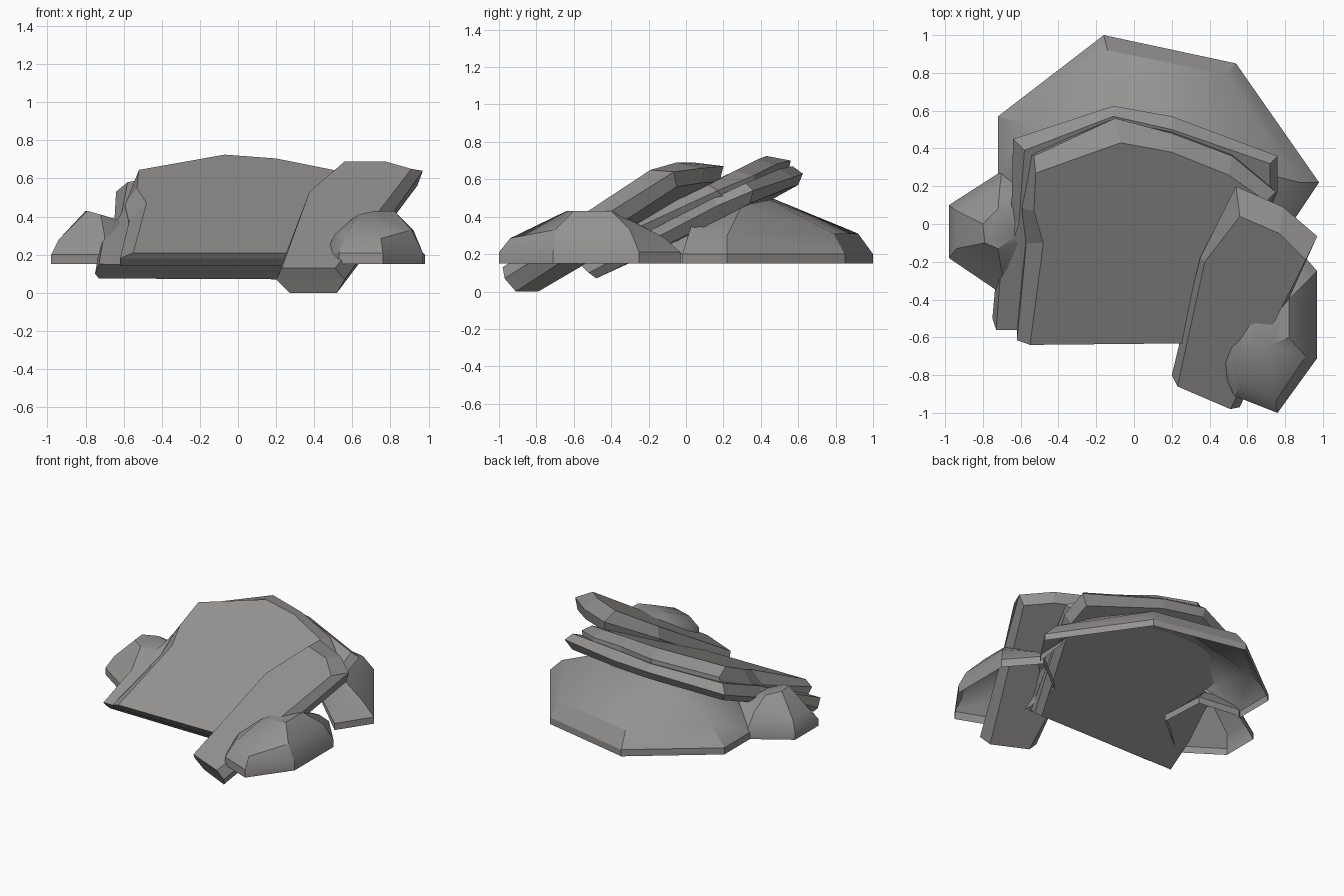
import bpy, bmesh, math

stone = bpy.data.materials.new("warm grey stone")
stone.diffuse_color = (0.30, 0.288, 0.286, 1)


def stack(name, rings, bottom=True, smooth=False):
    """Loft rings of points (listed top to bottom, counter-clockwise) into a rock."""
    bm = bmesh.new()
    loops = [[bm.verts.new(p) for p in ring] for ring in rings]
    bm.faces.new(loops[0])
    for up, low in zip(loops, loops[1:]):
        n = len(up)
        for i in range(n):
            j = (i + 1) % n
            bm.faces.new((up[i], low[i], low[j], up[j]))
    if bottom:
        bm.faces.new(loops[-1][::-1])
    me = bpy.data.meshes.new(name)
    bm.to_mesh(me)
    bm.free()
    me.materials.append(stone)
    ob = bpy.data.objects.new(name, me)
    bpy.context.collection.objects.link(ob)
    if smooth:
        bpy.ops.object.select_all(action='DESELECT')
        ob.select_set(True)
        bpy.context.view_layer.objects.active = ob
        bpy.ops.object.shade_smooth_by_angle(angle=math.radians(30))
    return ob


def at(z, pts):
    return [(x, y, z) for x, y in pts]


# Upper layer of the big tilted slab
stack("upper_slab", [
    [(-.55, -.64, .21), (.45, -.63, .21), (.70, .12, .57), (.50, .26, .645),
     (.20, .38, .705), (-.07, .43, .725), (-.52, .27, .645), (-.53, .07, .55), (-.48, -.10, .47)],
    [(-.62, -.615, .18), (.45, -.61, .18), (.75, .17, .54), (.52, .36, .62),
     (.20, .48, .68), (-.10, .56, .70), (-.53, .36, .60), (-.59, .08, .47), (-.57, -.10, .38)],
    [(-.62, -.57, .14), (.44, -.57, .14), (.72, .20, .50), (.52, .37, .57),
     (.20, .49, .63), (-.10, .55, .65), (-.55, .37, .55), (-.60, .10, .42), (-.59, -.08, .33)],
])

# Wider layer under it
stack("lower_slab", [
    [(-.73, -.56, .15), (.45, -.56, .14), (.72, .15, .50), (.72, .32, .58),
     (.20, .50, .655), (-.11, .57, .67), (-.58, .39, .58), (-.61, .0, .42), (-.71, -.30, .27)],
    [(-.75, -.50, .10), (.45, -.52, .10), (.76, .17, .46), (.76, .36, .54),
     (.20, .57, .61), (-.11, .625, .63), (-.64, .45, .53), (-.65, .02, .35), (-.73, -.28, .22)],
    [(-.73, -.48, .075), (.42, -.48, .07), (.72, .19, .39), (.71, .34, .47),
     (.20, .54, .55), (-.11, .60, .57), (-.60, .42, .47), (-.62, .04, .31), (-.70, -.25, .18)],
])

# Long slab leaning on the right
stack("leaning_slab", [
    [(.23, -.86, .13), (.51, -.98, .13), (.91, -.19, .65), (.77, -.05, .69),
     (.56, .04, .69), (.375, -.20, .53)],
    [(.20, -.80, .07), (.56, -.97, .07), (.97, -.065, .64), (.79, .09, .66),
     (.54, .20, .67), (.35, -.18, .45)],
    [(.27, -.79, 0), (.52, -.91, 0), (.94, -.05, .56), (.78, .08, .58),
     (.55, .18, .59), (.38, -.14, .38)],
])

# Rounded boulder at the front right, open underneath
rim = [(.97, -.71), (.97, -.25), (.78, -.03), (.50, -.25), (.46, -.75), (.53, -.91), (.76, -1.0)]
stack("front_boulder", [
    [(.82, -.60, .43), (.82, -.40, .43), (.74, -.33, .40), (.66, -.40, .40),
     (.60, -.57, .39), (.63, -.63, .41), (.72, -.64, .43)],
    [(.91, -.70, .33), (.92, -.30, .33), (.76, -.12, .29), (.55, -.28, .30),
     (.51, -.72, .31), (.57, -.85, .31), (.75, -.94, .285)],
    at(.21, rim), at(.15, rim),
], bottom=False, smooth=True)

# Boulder at the left, open underneath
rim = [(-.98, .10), (-.98, -.18), (-.70, -.37), (-.36, -.10), (-.38, .24), (-.70, .28)]
stack("left_boulder", [
    [(-.80, .0, .43), (-.79, -.10, .43), (-.72, -.13, .41), (-.62, -.06, .38),
     (-.62, .08, .38), (-.72, .08, .41)],
    [(-.94, .07, .28), (-.94, -.13, .28), (-.70, -.26, .30), (-.50, -.08, .32),
     (-.50, .15, .32), (-.71, .20, .33)],
    at(.20, rim), at(.15, rim),
], bottom=False, smooth=True)

# Broad mound at the back, open underneath, its front edge buried in the slab
rim = [(-.72, .57), (-.72, .25), (-.45, .10), (.60, .05),
       (.82, -.02), (.98, .22), (.54, .85), (-.16, 1.0)]
buried = (2, 3)
lip = [(x, y, .42 if i in buried else .20) for i, (x, y) in enumerate(rim)]
base = [(x, y, .40 if i in buried else .15) for i, (x, y) in enumerate(rim)]
stack("back_mound", [
    [(-.35, .42, .47), (-.35, .30, .46), (-.20, .25, .46), (.40, .20, .45),
     (.50, .20, .45), (.55, .30, .46), (.30, .45, .49), (-.10, .47, .495)],
    [(-.58, .53, .33), (-.58, .25, .36), (-.44, .12, .43), (.58, .10, .43),
     (.74, .06, .30), (.88, .22, .30), (.49, .79, .31), (-.14, .92, .31)],
    lip, base,
], bottom=False, smooth=True)
